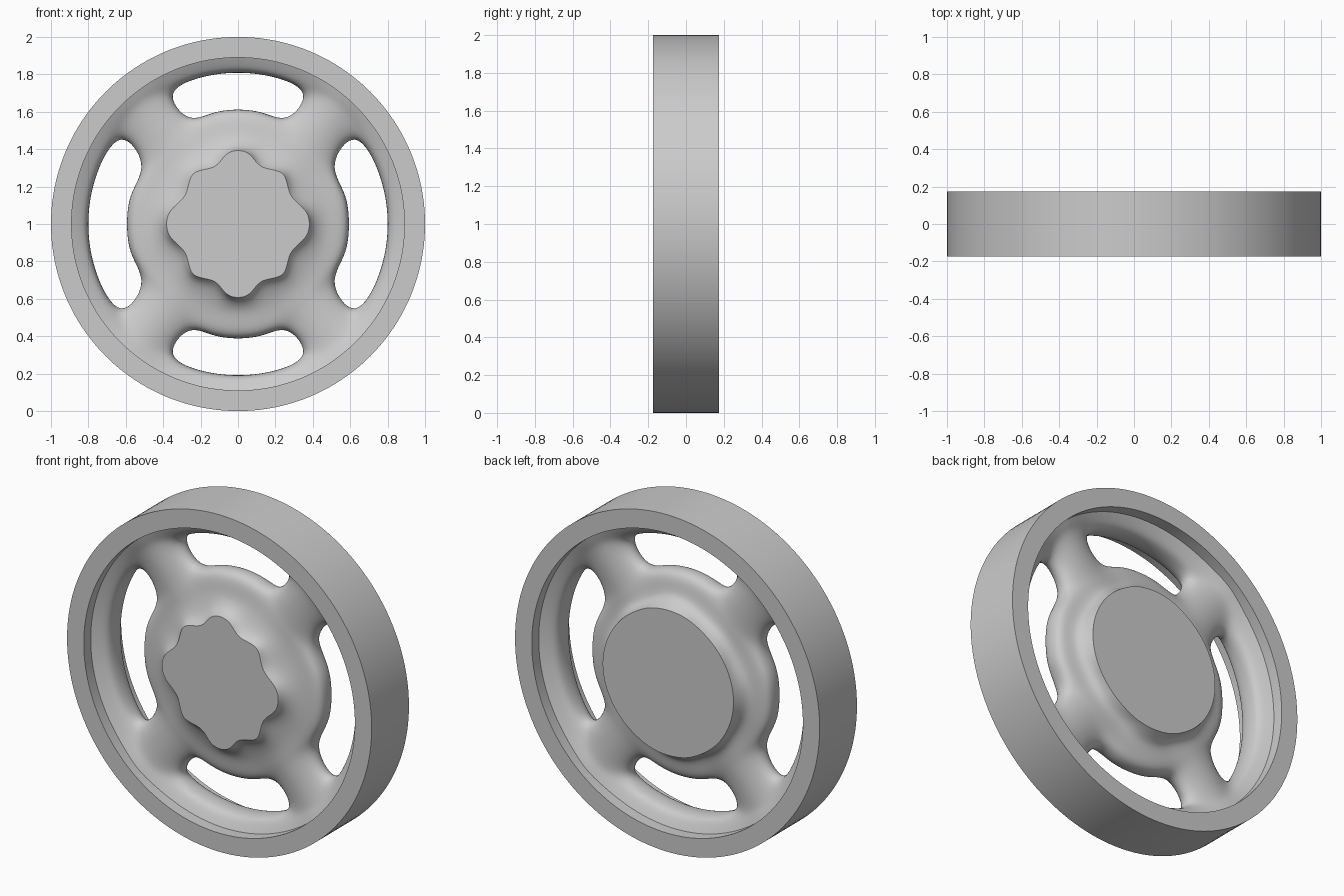
import bpy, bmesh
from math import cos, sin, pi, radians

cube = bpy.data.objects.get("Cube")
if cube:
    bpy.data.objects.remove(cube, do_unlink=True)

grey = bpy.data.materials.new("plain_grey")
grey.use_nodes = True
colour = (0.6, 0.6, 0.6, 1)
grey.diffuse_color = colour
grey.node_tree.nodes["Principled BSDF"].inputs["Base Color"].default_value = colour


def finish(bm, name):
    mesh = bpy.data.meshes.new(name)
    bm.to_mesh(mesh)
    bm.free()
    mesh.materials.append(grey)
    ob = bpy.data.objects.new(name, mesh)
    ob.location.z = 1
    bpy.context.collection.objects.link(ob)
    return ob


# Outer rim: a rectangular section swept round the axle
def build_rim(inner, outer, half, steps=160):
    bm = bmesh.new()
    section = [(inner, -half), (outer, -half), (outer, half), (inner, half)]
    rings = []
    for s in range(steps):
        a = 2 * pi * s / steps
        rings.append([bm.verts.new((r * cos(a), y, r * sin(a))) for r, y in section])
    for s in range(steps):
        a, b = rings[s], rings[(s + 1) % steps]
        for k in range(4):
            n = (k + 1) % 4
            bm.faces.new((a[k], a[n], b[n], b[k]))
    ob = finish(bm, "rim")
    bpy.ops.object.select_all(action="DESELECT")
    ob.select_set(True)
    bpy.context.view_layer.objects.active = ob
    bpy.ops.object.shade_smooth_by_angle(angle=radians(35))


build_rim(0.89, 1.0, 0.175)

# Hub, spokes and inner rim wall: one quarter cage, mirrored and subdivided
HUB_ANGLES = [0, 13, 29, 48, 68, 79, 90]
WEB_ANGLES = [0, 16, 32.5, 49, 64, 77, 90]
RIM_ANGLES = [0, 20, 39.5, 50, 61, 76, 90]
LOBES = [0.39, 0.375, 0.30, 0.395, 0.31, 0.385, 0.40]
SPOKE = 3                      # column on the spoke centre line
HOLE_SPANS = (0, 1, 4, 5)      # column gaps that open between spokes
IN, OUT = 4, 5                 # rows at the inner and outer hole edges

bm = bmesh.new()
crease = bm.edges.layers.float.new("crease_edge")


def row(radii, depth, angles, crown=0.0):
    """One arc of cage points; crown pushes the spoke centre outward."""
    sign = -1 if depth < 0 else 1
    verts = []
    for i, (r, a) in enumerate(zip(radii, angles)):
        y = depth + sign * (crown if i == SPOKE else 0)
        verts.append(bm.verts.new((r * cos(radians(a)), y, r * sin(radians(a)))))
    return verts


def even(r):
    return [r] * len(HUB_ANGLES)


def build_side(sign, cap, neck, base):
    rows = [
        row(cap, sign * 0.168, HUB_ANGLES),
        row(neck, sign * 0.125, HUB_ANGLES),
        row(base, sign * 0.085, HUB_ANGLES, 0.015),
        row(even(0.54), sign * 0.075, WEB_ANGLES, 0.02),
        row([0.60, 0.61, 0.57, 0.60, 0.60, 0.62, 0.62], sign * 0.055, WEB_ANGLES, 0.04),
        row(even(0.815), sign * 0.055, RIM_ANGLES, 0.045),
        row(even(0.855), sign * 0.085, RIM_ANGLES, 0.03),
        row(even(0.93), sign * 0.12, RIM_ANGLES, 0.02),
    ]

    def face(*verts):
        bm.faces.new(verts if sign < 0 else verts[::-1])

    centre = bm.verts.new((0, sign * 0.168, 0))
    for i in range(len(HUB_ANGLES) - 1):
        face(centre, rows[0][i], rows[0][i + 1])
        edge = bm.edges.get((rows[0][i], rows[0][i + 1]))
        edge[crease] = 1.0
        edge.smooth = False
        for j in range(len(rows) - 1):
            if j == IN and i in HOLE_SPANS:
                continue
            face(rows[j][i], rows[j + 1][i], rows[j + 1][i + 1], rows[j][i + 1])
    return rows


# Lobed boss in front, round plate on a lightly lobed neck behind
front = build_side(-1, LOBES, [r + 0.3 * (0.45 - r) for r in LOBES], even(0.465))
back = build_side(1, even(0.433), [0.445 + 0.25 * (r - 0.36) for r in LOBES],
                  [0.475 + 0.25 * (r - 0.36) for r in LOBES])

# Walls through the openings
for i in HOLE_SPANS:
    f, b = front[IN], back[IN]
    bm.faces.new((f[i], b[i], b[i + 1], f[i + 1]))
    f, b = front[OUT], back[OUT]
    bm.faces.new((f[i], f[i + 1], b[i + 1], b[i]))
for col, flip in ((2, True), (4, False)):
    loop = [front[IN][col], front[OUT][col], back[OUT][col], back[IN][col]]
    bm.faces.new(loop[::-1] if flip else loop)
for f in bm.faces:
    f.smooth = True

web = finish(bm, "hub_and_spokes")
mirror = web.modifiers.new("quarters", "MIRROR")
mirror.use_axis = (True, False, True)
mirror.use_clip = True
mirror.merge_threshold = 0.001
subdivide = web.modifiers.new("rounding", "SUBSURF")
subdivide.levels = subdivide.render_levels = 3
